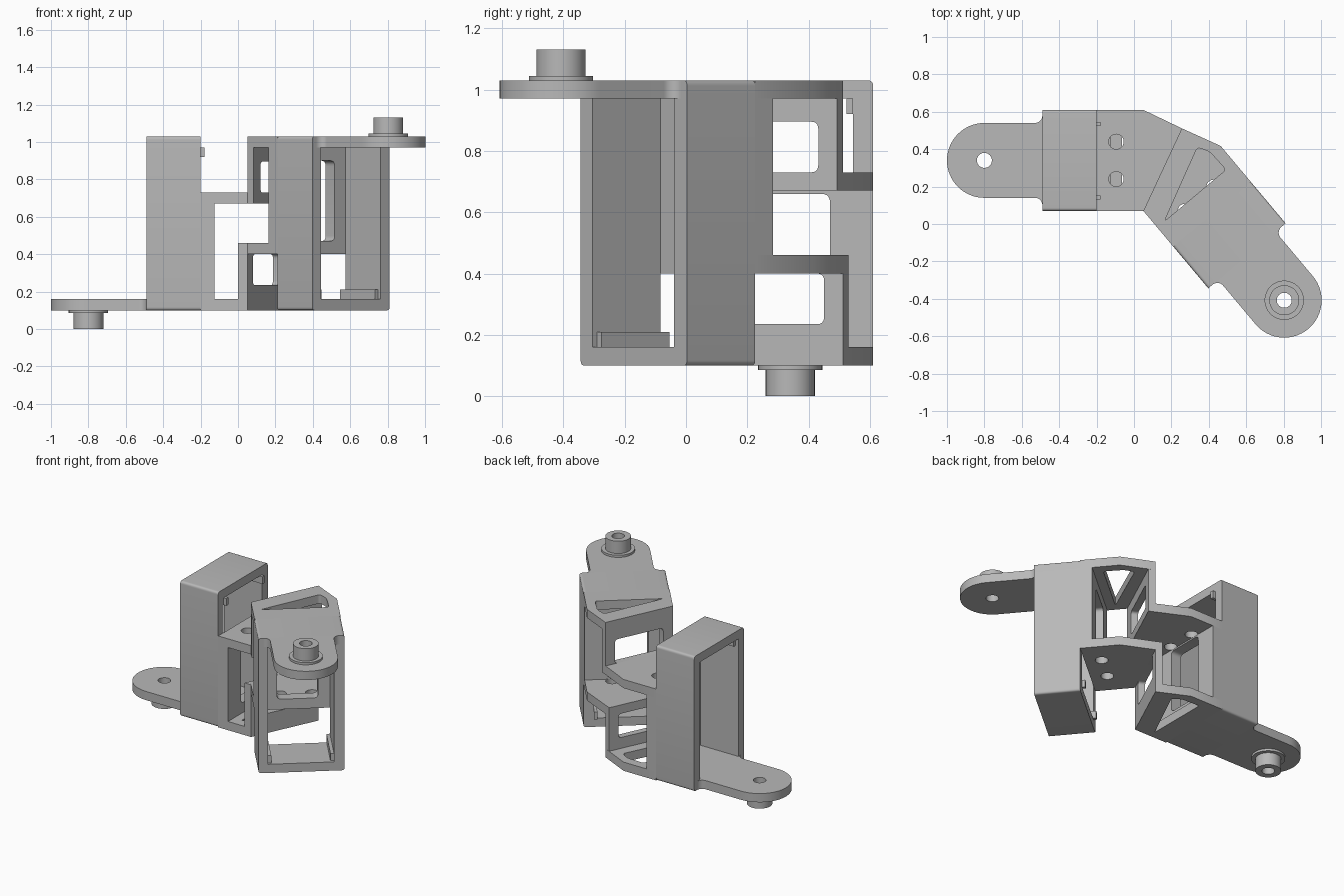
import bpy
import bmesh
from math import radians, sin, cos, pi
from mathutils import Matrix, Vector

cube = bpy.data.objects.get("Cube")
if cube:
    bpy.data.objects.remove(cube, do_unlink=True)

grey = bpy.data.materials.new("light_grey")
grey.use_nodes = True
grey.diffuse_color = (0.48, 0.48, 0.48, 1)
grey.node_tree.nodes["Principled BSDF"].inputs["Base Color"].default_value = (0.48, 0.48, 0.48, 1)

# Shared frame: the two halves meet on a slanted plane through the hinge corner
HINGE = Vector((0.05, 0.07, 0.565))
SLANT = Vector((cos(radians(65)), sin(radians(65)), 0))
FLIP = (Matrix.Translation(HINGE) @ Matrix.Rotation(pi, 4, SLANT)
        @ Matrix.Translation(-HINGE))
SEAM = 0.487
SEAM_END = (HINGE.x + SLANT.x * SEAM, HINGE.y + SLANT.y * SEAM)

# Drawing planes for the profiles
PLAN = Matrix.Identity(4)
ACROSS = Matrix(((0, 0, 1, 0), (1, 0, 0, 0), (0, 1, 0, 0), (0, 0, 0, 1)))
SEAM_PLANE = Matrix(((SLANT.x, 0, SLANT.y, HINGE.x), (SLANT.y, 0, -SLANT.x, HINGE.y),
                     (0, 1, 0, 0), (0, 0, 0, 1)))


def arc(cx, cy, r, start, end, n=10):
    angles = [radians(start + (end - start) * i / n) for i in range(n + 1)]
    return [(cx + r * cos(a), cy + r * sin(a)) for a in angles]


def circle(cx, cy, r):
    return arc(cx, cy, r, 0, 360, 40)[:-1]


def rect(x0, y0, x1, y1):
    return [(x0, y0), (x1, y0), (x1, y1), (x0, y1)]


def rounded(points, r, n=5):
    """Round every corner of a polygon."""
    result = []
    pts = [Vector(p) for p in points]
    for i, p in enumerate(pts):
        a = p + (pts[i - 1] - p).normalized() * r
        b = p + (pts[(i + 1) % len(pts)] - p).normalized() * r
        for k in range(n + 1):
            t = k / n
            result.append(tuple(a * (1 - t) ** 2 + p * (2 * t * (1 - t)) + b * t ** 2))
    return result


def prism(name, loops, low, high, plane=PLAN):
    """Extrude an outline with holes into a solid, then add its flipped twin."""
    curve = bpy.data.curves.new(name, "CURVE")
    curve.dimensions = "2D"
    curve.fill_mode = "BOTH"
    curve.extrude = (high - low) / 2
    for loop in loops:
        spline = curve.splines.new("POLY")
        spline.points.add(len(loop) - 1)
        for point, (x, y) in zip(spline.points, loop):
            point.co = (x, y, 0, 1)
        spline.use_cyclic_u = True
    temp = bpy.data.objects.new(name + "_profile", curve)
    bpy.context.collection.objects.link(temp)
    bpy.context.view_layer.update()
    graph = bpy.context.evaluated_depsgraph_get()
    mesh = bpy.data.meshes.new_from_object(temp.evaluated_get(graph))
    bpy.data.objects.remove(temp, do_unlink=True)
    bpy.data.curves.remove(curve)

    bm = bmesh.new()
    bm.from_mesh(mesh)
    bmesh.ops.remove_doubles(bm, verts=bm.verts, dist=0.0001)
    bmesh.ops.recalc_face_normals(bm, faces=bm.faces)
    bm.to_mesh(mesh)
    bm.free()
    mesh.transform(plane @ Matrix.Translation((0, 0, (low + high) / 2)))
    mesh.materials.clear()
    mesh.materials.append(grey)
    twin = mesh.copy()
    twin.transform(FLIP)
    for prefix, data in (("lower_", mesh), ("upper_", twin)):
        obj = bpy.data.objects.new(prefix + name, data)
        bpy.context.collection.objects.link(obj)
        parts.append(obj)


parts = []

# Box sleeve, open on both ends
prism("sleeve", [rounded(rect(0.07, 0.10, 0.61, 1.03), 0.018),
                 rect(0.13, 0.16, 0.545, 0.97)], -0.49, -0.20, ACROSS)

# Small lips in the far corners of the sleeve
for name, y in (("front_lip", 0.13), ("back_lip", 0.523)):
    prism(name, [rect(y, 0.92, y + 0.022, 0.97)], -0.47, -0.18, ACROSS)

# Windowed frame that stiffens the sleeve between the two plates
prism("frame", [rect(0.07, 0.16, 0.61, 0.67),
                rounded(rect(0.21, 0.23, 0.47, 0.66), 0.03)], -0.20, -0.125, ACROSS)

# Plates running from the sleeve to the slanted seam
outline = [(-0.20, 0.07), (HINGE.x, HINGE.y), SEAM_END, (0.05, 0.61), (-0.20, 0.61)]
cutout = [(-0.065, 0.12), (0.125, 0.51), (0.065, 0.545), (-0.065, 0.55)]
prism("outer_plate", [outline, rounded(cutout, 0.02)], 0.10, 0.16)
prism("inner_plate", [outline] + [circle(-0.095, y, 0.04) for y in (0.24, 0.44)], 0.67, 0.73)

# Wall along the seam with its window, and the pillar closing its hinge end
prism("seam_wall", [rect(0, 0.10, SEAM, 0.46),
                    rounded(rect(0.07, 0.235, 0.42, 0.40), 0.025)], -0.045, 0, SEAM_PLANE)
prism("hinge_pillar", [[(0, 0.07), (0.05, 0.07), (0.009, 0.089)]], 0.10, 0.46)

# Round-ended mounting flange with a hollow boss and its collar
pivot = (-0.80, 0.34)
tongue = (arc(-0.53, 0.10, 0.04, 0, 90) + arc(*pivot, 0.20, 270, 90, 32)
          + arc(-0.53, 0.58, 0.04, 270, 360))
prism("flange", [tongue, circle(*pivot, 0.04)], 0.10, 0.16)
prism("collar", [circle(*pivot, 0.105), circle(*pivot, 0.04)], 0.085, 0.10)
prism("boss", [circle(*pivot, 0.08), circle(*pivot, 0.04)], 0.0, 0.10)

# Smooth the round faces, keep the edges crisp
bpy.ops.object.select_all(action="DESELECT")
for obj in parts:
    obj.select_set(True)
bpy.context.view_layer.objects.active = parts[0]
bpy.ops.object.shade_smooth_by_angle(angle=radians(30))
